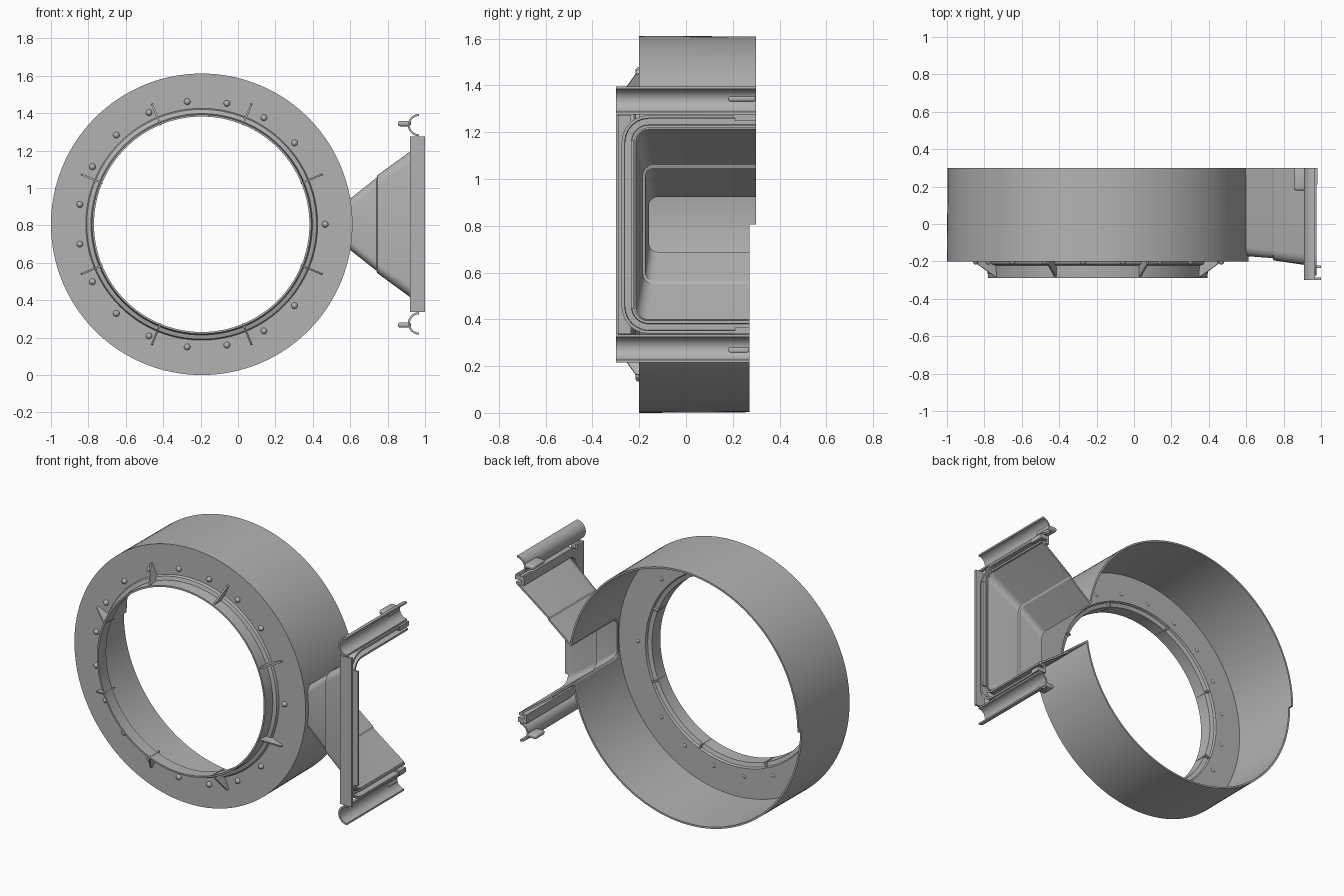
import bpy, bmesh, math
from mathutils import Vector, Matrix

cube = bpy.data.objects.get("Cube")
if cube:
    bpy.data.objects.remove(cube, do_unlink=True)

CX, CZ = -0.194, 0.806          # ring axis
BACK = 0.30

grey = bpy.data.materials.new("plain_grey")
grey.use_nodes = True
grey.diffuse_color = (0.45, 0.45, 0.45, 1)
grey.node_tree.nodes["Principled BSDF"].inputs["Base Color"].default_value = (0.45, 0.45, 0.45, 1)


def finish(name, bm, normals=True):
    if normals:
        bmesh.ops.recalc_face_normals(bm, faces=bm.faces)
    mesh = bpy.data.meshes.new(name)
    bm.to_mesh(mesh)
    bm.free()
    mesh.materials.append(grey)
    obj = bpy.data.objects.new(name, mesh)
    bpy.context.collection.objects.link(obj)
    return obj


def select(obj):
    bpy.ops.object.select_all(action='DESELECT')
    obj.select_set(True)
    bpy.context.view_layer.objects.active = obj


def smooth(obj):
    select(obj)
    bpy.ops.object.shade_smooth_by_angle(angle=math.radians(30))


def apply_modifier(obj, kind, **settings):
    mod = obj.modifiers.new(kind, kind)
    for key, value in settings.items():
        setattr(mod, key, value)
    select(obj)
    bpy.ops.object.modifier_apply(modifier=mod.name)


def cut(obj, cutter):
    apply_modifier(obj, 'BOOLEAN', operation='DIFFERENCE', solver='EXACT', object=cutter)


def loft(name, rows, loop_rows=False, loop_points=False, caps=False):
    """Skin a list of point rows, optionally closed either way."""
    bm = bmesh.new()
    grid = [[bm.verts.new(p) for p in row] for row in rows]
    n, m = len(grid), len(grid[0])
    for i in range(n if loop_rows else n - 1):
        for j in range(m if loop_points else m - 1):
            a, b = grid[i], grid[(i + 1) % n]
            k = (j + 1) % m
            bm.faces.new((a[j], a[k], b[k], b[j]))
    if caps:
        bm.faces.new(grid[0])
        bm.faces.new(grid[-1])
    return finish(name, bm)


def box(name, x0, x1, y0, y1, z0, z1):
    bm = bmesh.new()
    bmesh.ops.create_cube(bm, size=1)
    for v in bm.verts:
        v.co = Vector(((x0 + x1) / 2 + v.co.x * (x1 - x0),
                       (y0 + y1) / 2 + v.co.y * (y1 - y0),
                       (z0 + z1) / 2 + v.co.z * (z1 - z0)))
    return finish(name, bm)


def revolve(name, profile, steps=128):
    """Spin a closed (radius, y) profile around the ring axis."""
    rows = []
    for i in range(steps):
        a = math.tau * i / steps
        rows.append([(CX + r * math.cos(a), y, CZ + r * math.sin(a)) for r, y in profile])
    return loft(name, rows, True, True)


def u_row(x, front, half, radius, back=BACK):
    """Rounded U outline, open towards the back."""
    row = [(x, back, CZ + half)]
    for side, start in ((1, 90), (-1, 180)):
        for k in range(7):
            a = math.radians(start + 15 * k)
            row.append((x, front + radius + radius * math.cos(a),
                        CZ + side * (half - radius) + radius * math.sin(a)))
    return row + [(x, back, CZ - half)]


# Helpers: duct void through the ring wall, and the shorter lower half
sections = [(0.59, -0.165, 0.122, 0.045), (0.745, -0.178, 0.245, 0.04),
            (0.75, -0.19, 0.258, 0.05), (0.915, -0.213, 0.378, 0.055),
            (0.965, -0.22, 0.412, 0.06)]
void = loft("duct_void", [u_row(x, f, h, r, 0.5) for x, f, h, r in
                          [(0.5, -0.16, 0.06, 0.04)] + sections], loop_points=True, caps=True)
lower_trim = box("lower_trim", -1.5, 1.5, 0.272, 0.6, -0.5, CZ)
for helper in (void, lower_trim):
    helper.hide_render = True

# Round housing: drum wall, front annulus and stepped collar
housing = revolve("ring_housing", [
    (0.803, BACK), (0.806, -0.2), (0.62, -0.2), (0.614, -0.215), (0.592, -0.222),
    (0.586, -0.29), (0.576, -0.29), (0.578, -0.21), (0.603, -0.203), (0.608, -0.188),
    (0.793, -0.188), (0.792, BACK)])
cut(housing, void)
cut(housing, lower_trim)
smooth(housing)

# Gusset ribs around the collar
for i in range(8):
    a = math.radians(22.5 + 45 * i)
    out = Vector((math.cos(a), 0, math.sin(a)))
    side = Vector((-out.z, 0, out.x)) * 0.005
    outline = [(0.574, -0.19), (0.574, -0.28), (0.597, -0.28), (0.695, -0.215), (0.698, -0.19)]
    rows = [[Vector((CX, y, CZ)) + out * r + side * s for r, y in outline] for s in (-1, 1)]
    loft(f"collar_rib_{i + 1}", rows, loop_points=True, caps=True)

# Small domed studs on the annulus
angles = [0] + [180 + s * (9.25 + 18.5 * k) for k in range(8) for s in (-1, 1)]
for i, deg in enumerate(angles):
    a = math.radians(deg)
    bm = bmesh.new()
    bmesh.ops.create_uvsphere(
        bm, u_segments=16, v_segments=10, radius=0.017,
        matrix=Matrix.Translation((CX + 0.66 * math.cos(a), -0.2, CZ + 0.66 * math.sin(a))))
    smooth(finish(f"stud_{i + 1}", bm))

# Flared duct, open at the back
duct = loft("flared_duct", [u_row(*s) for s in sections])
apply_modifier(duct, 'SOLIDIFY', thickness=0.012, offset=0)
cut(duct, lower_trim)
smooth(duct)

# Channel frame following the duct mouth
channel = [(0.92, 0), (0.975, 0), (0.975, 0.012), (0.935, 0.014),
           (0.935, 0.04), (0.975, 0.042), (0.975, 0.055), (0.92, 0.055)]
path = [u_row(x, -0.22 - d, 0.412 + d, 0.06 + d) for x, d in channel]
frame = loft("mouth_frame", list(zip(*path)), loop_points=True, caps=True)
cut(frame, lower_trim)
smooth(frame)

# Front bar of the frame
box("front_bar_web", 0.92, 0.935, -0.3, -0.235, CZ - 0.468, CZ + 0.468)
box("front_bar_lip", 0.92, 1.0, -0.3, -0.286, CZ - 0.468, CZ + 0.468)
box("front_bar_rail", 0.92, 1.0, -0.235, -0.222, CZ - 0.36, CZ + 0.36)

# Hooked edges with clips, above and below
for label, s in (("upper", 1), ("lower", -1)):
    back = BACK if s > 0 else 0.272
    arc = [math.radians(90 + 15 * k) for k in range(13)]
    curve = [(0.968 + r * math.cos(a), CZ + s * (0.53 + r * math.sin(a)))
             for r, seq in ((0.06, arc), (0.049, arc[::-1])) for a in seq]
    hook = loft(f"{label}_hook", [[(x, y, z) for x, z in curve] for y in (-0.3, back)],
                loop_points=True, caps=True)
    smooth(hook)
    z = CZ + s * 0.538
    clip = box(f"{label}_clip", 0.855, 0.925, 0.18, back, z - 0.014, z + 0.014)
    apply_modifier(clip, 'BEVEL', width=0.011, segments=3)
    smooth(clip)
    z = CZ + s * 0.455
    box(f"{label}_catch", 0.93, 0.98, 0.21, back, z - 0.014, z + 0.014)

for helper in (void, lower_trim):
    bpy.data.objects.remove(helper, do_unlink=True)
